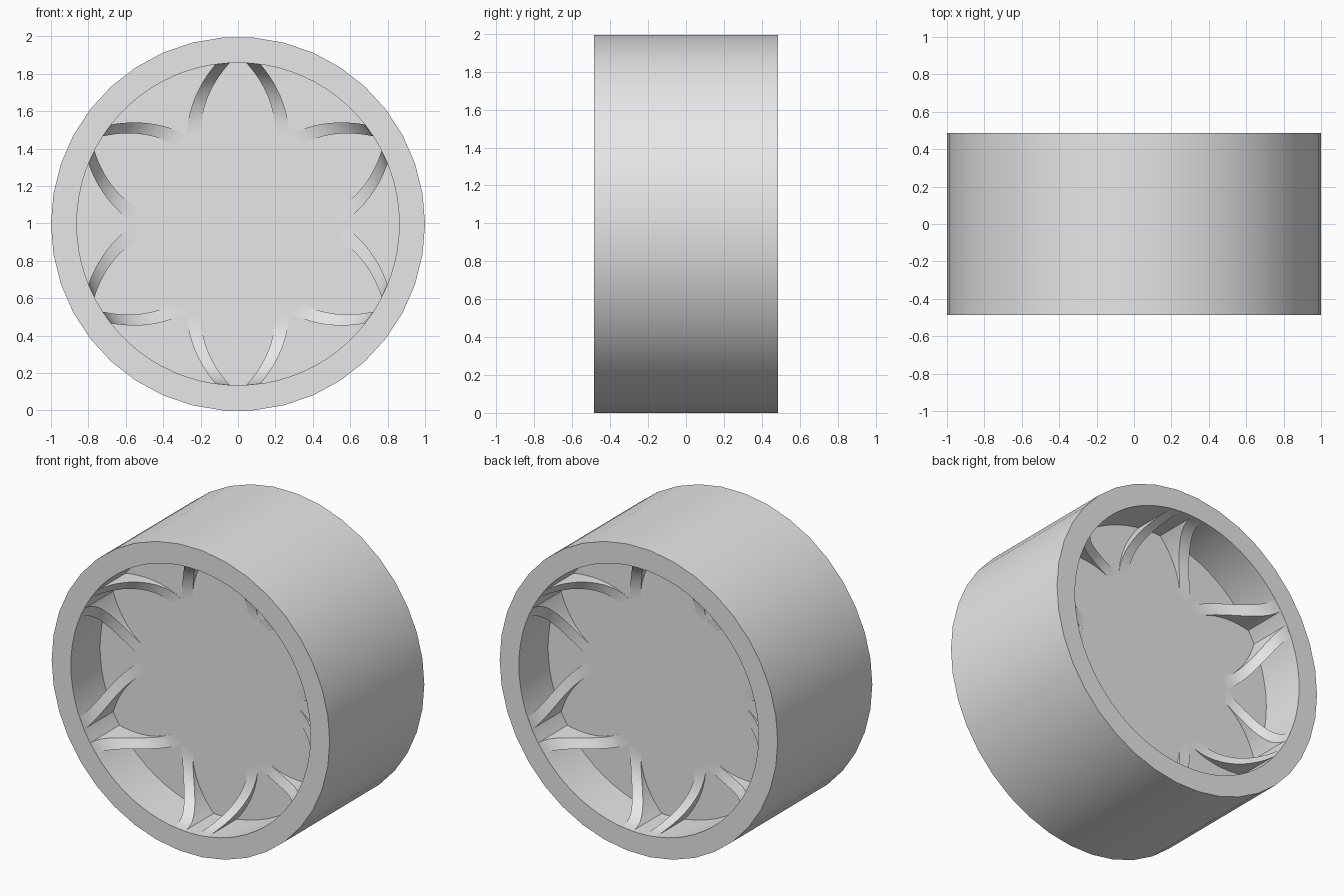
import bpy, bmesh
from math import sin, cos, asin, pi, radians

if "Cube" in bpy.data.objects:
    bpy.data.objects.remove(bpy.data.objects["Cube"], do_unlink=True)

OUTER_SIDES = 38
HALF_WIDTH = 0.486
INNER_R = 0.862
FLOOR_Y = 0.186                      # half thickness of the centre disc
DISH_START = 0.55                    # radius where the spokes leave the disc
CENTRE_Z = cos(pi / OUTER_SIDES)     # a flat side rests on the ground

grey = bpy.data.materials.new("plain_grey")
grey.use_nodes = True
grey.diffuse_color = (0.8, 0.8, 0.8, 1)
grey.node_tree.nodes["Principled BSDF"].inputs["Base Color"].default_value = (0.8, 0.8, 0.8, 1)


def polar(bm, radius, angle, y):
    return bm.verts.new((radius * cos(angle), y, CENTRE_Z + radius * sin(angle)))


def circle(bm, radius, sides, y):
    return [polar(bm, radius, 2 * pi * i / sides, y) for i in range(sides)]


def bridge(bm, a, b):
    n = len(a)
    for i in range(n):
        j = (i + 1) % n
        bm.faces.new((a[i], a[j], b[j], b[i]))


def finish(bm, name):
    bmesh.ops.recalc_face_normals(bm, faces=bm.faces)
    mesh = bpy.data.meshes.new(name)
    bm.to_mesh(mesh)
    bm.free()
    mesh.materials.append(grey)
    mesh.shade_smooth()
    mesh.set_sharp_from_angle(angle=radians(30))
    bpy.context.collection.objects.link(bpy.data.objects.new(name, mesh))


# Rim: faceted outside, finer bore inside
bm = bmesh.new()
outer, inner = [], []
for y in (-HALF_WIDTH, HALF_WIDTH):
    o = circle(bm, 1, OUTER_SIDES, y)
    n = circle(bm, INNER_R, 2 * OUTER_SIDES, y)
    for i in range(OUTER_SIDES):
        k = 2 * i
        bm.faces.new((o[i], o[(i + 1) % len(o)], n[(k + 2) % len(n)], n[k + 1], n[k]))
    outer.append(o)
    inner.append(n)
bridge(bm, *outer)
bridge(bm, *inner)
finish(bm, "rim")

# Centre disc, set back from both faces
bm = bmesh.new()
back = circle(bm, INNER_R + 0.005, 2 * OUTER_SIDES, FLOOR_Y)
front = circle(bm, INNER_R + 0.005, 2 * OUTER_SIDES, -FLOOR_Y)
bridge(bm, front, back)
bm.faces.new(front)
bm.faces.new(back)
finish(bm, "centre_disc")


def add_spoke(bm, axis, mirror, side, steps=14):
    """Curved rib sweeping up from the disc to the edge of the rim."""
    rise = HALF_WIDTH - 0.004 - FLOOR_Y
    rings = []
    for i in range(steps + 2):
        t = min(i / steps, 1) * pi / 2
        radius = DISH_START + (INNER_R - DISH_START) * sin(t)
        if i > steps:
            radius += 0.03           # tuck the end into the rim
        y = FLOOR_Y + rise * (1 - cos(t))
        bend = 1.55 * (radius - DISH_START) ** 2
        near, far = (axis + mirror * asin((w - bend) / radius) for w in (0.195, 0.272))
        rings.append([polar(bm, radius, a, side * h)
                      for a, h in ((near, y), (far, y), (far, FLOOR_Y - 0.05), (near, FLOOR_Y - 0.05))])
    for a, b in zip(rings, rings[1:]):
        bridge(bm, a, b)
    bm.faces.new(rings[0])
    bm.faces.new(rings[-1])


# Six arched pairs of spokes on each face
for name, side in (("front_spokes", -1), ("back_spokes", 1)):
    bm = bmesh.new()
    for k in range(6):
        for mirror in (-1, 1):
            add_spoke(bm, pi / 6 + k * pi / 3, mirror, side)
    finish(bm, name)
